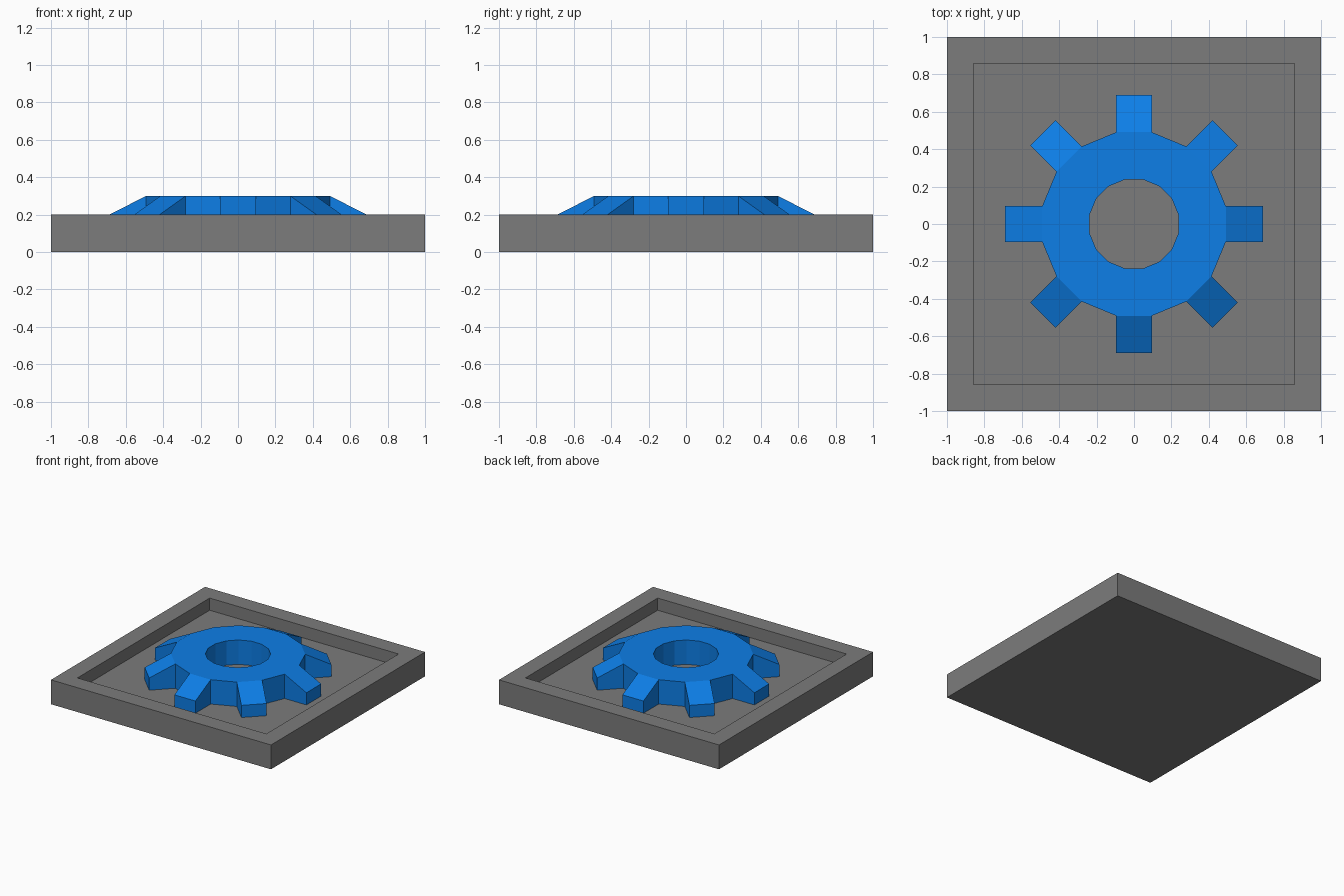
import bpy
import bmesh
from math import radians, cos, sin

cube = bpy.data.objects.get("Cube")
if cube:
    bpy.data.objects.remove(cube, do_unlink=True)


def make_material(name, rgb):
    mat = bpy.data.materials.new(name)
    mat.use_nodes = True
    mat.diffuse_color = (*rgb, 1)
    mat.node_tree.nodes["Principled BSDF"].inputs["Base Color"].default_value = (*rgb, 1)
    return mat


def make_object(name, bm, mat):
    bmesh.ops.recalc_face_normals(bm, faces=bm.faces)
    mesh = bpy.data.meshes.new(name)
    bm.to_mesh(mesh)
    bm.free()
    mesh.materials.append(mat)
    obj = bpy.data.objects.new(name, mesh)
    bpy.context.collection.objects.link(obj)
    return obj


grey = make_material("plate grey", (0.2, 0.2, 0.2))
blue = make_material("gear blue", (0.004, 0.21, 0.8))

BASE_TOP, FLOOR, GEAR_TOP = 0.2, 0.1, 0.3

# Square tray: a slab whose top is inset and sunk to make the recess
bm = bmesh.new()
bmesh.ops.create_cube(bm, size=2)
for v in bm.verts:
    v.co.z = BASE_TOP if v.co.z > 0 else 0
bm.faces.ensure_lookup_table()
top = max(bm.faces, key=lambda f: f.calc_center_median().z)
bmesh.ops.inset_region(bm, faces=[top], thickness=0.2)
sunk = bmesh.ops.extrude_discrete_faces(bm, faces=[top])["faces"][0]
for v in sunk.verts:
    v.co.z = FLOOR
make_object("base_tray", bm, grey)

# Gear: a sixteen-sided ring, every second outer face drawn out into a tooth
TEETH, HALF_ANGLE = 8, radians(11)
angles = []
for i in range(TEETH):
    mid = radians(i * 360 / TEETH)
    angles += [mid - HALF_ANGLE, mid + HALF_ANGLE]

bm = bmesh.new()


def ring(radius, z):
    return [bm.verts.new((radius * cos(a), radius * sin(a), z)) for a in angles]


loops = [ring(0.5, FLOOR), ring(0.5, GEAR_TOP), ring(0.243, GEAR_TOP), ring(0.243, FLOOR)]
count = len(angles)
tooth_roots = []
for k, lower in enumerate(loops):
    upper = loops[(k + 1) % len(loops)]
    for i in range(count):
        j = (i + 1) % count
        face = bm.faces.new((lower[i], lower[j], upper[j], upper[i]))
        if k == 0 and i % 2 == 0:
            tooth_roots.append(face)
bm.normal_update()

# Teeth slope down from the ring top to the rim height of the tray
for face in bmesh.ops.extrude_discrete_faces(bm, faces=tooth_roots)["faces"]:
    outward = face.calc_center_median()
    outward.z = 0
    outward.normalize()
    for v in face.verts:
        v.co += outward * 0.198
        if v.co.z > BASE_TOP:
            v.co.z = BASE_TOP
make_object("gear", bm, blue)
